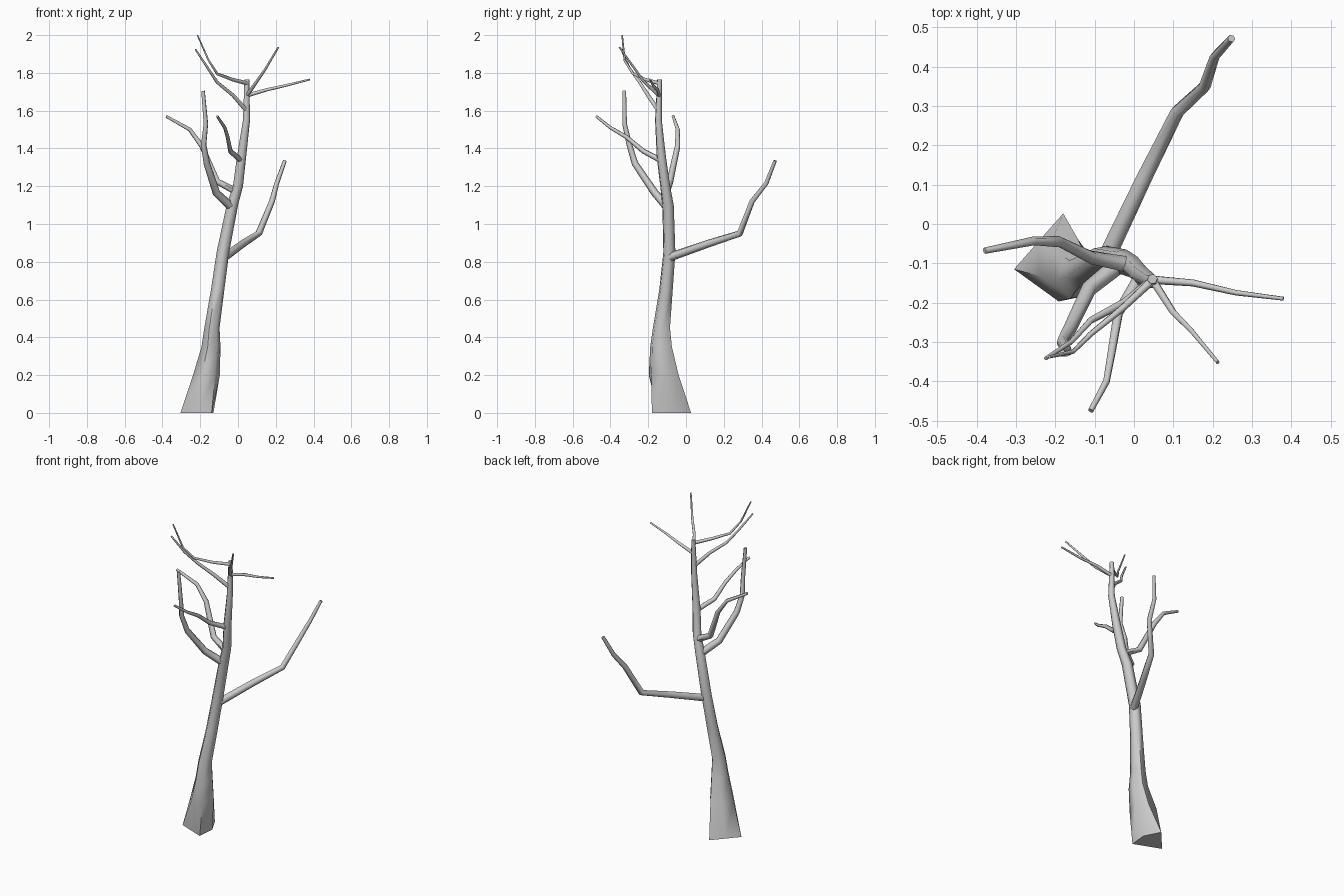
import bpy, bmesh, math
from mathutils import Vector

SIDES = 6


def loft(name, rings):
    """Skin a list of rings into a closed, smooth-shaded tube."""
    bm = bmesh.new()
    vs = [[bm.verts.new(p) for p in ring] for ring in rings]
    for a, b in zip(vs, vs[1:]):
        for i in range(SIDES):
            j = (i + 1) % SIDES
            bm.faces.new((a[i], a[j], b[j], b[i]))
    bm.faces.new(vs[0][::-1])
    bm.faces.new(vs[-1])
    bmesh.ops.recalc_face_normals(bm, faces=bm.faces[:])
    me = bpy.data.meshes.new(name)
    bm.to_mesh(me)
    bm.free()
    ob = bpy.data.objects.new(name, me)
    bpy.context.collection.objects.link(ob)
    bpy.context.view_layer.objects.active = ob
    ob.select_set(True)
    bpy.ops.object.shade_smooth_by_angle(angle=math.radians(62))
    ob.select_set(False)


def branch(name, pts, r0, r1):
    """Tapered tube following a bent path."""
    pts = [Vector(p) for p in pts]
    n = len(pts)
    rings = []
    side = None
    for i, p in enumerate(pts):
        t = (pts[min(i + 1, n - 1)] - pts[max(i - 1, 0)]).normalized()
        if side is None:
            side = t.orthogonal()
        side = (side - t * side.dot(t)).normalized()
        other = t.cross(side)
        r = r0 + (r1 - r0) * i / (n - 1)
        rings.append([p + r * (side * math.cos(k * math.tau / SIDES) +
                               other * math.sin(k * math.tau / SIDES))
                      for k in range(SIDES)])
    loft(name, rings)


# trunk: irregular flared foot, then rings of (x, y, z, x radius, y radius)
foot = [(-0.13, -0.07, 0), (-0.18, 0.027, 0), (-0.243, -0.044, 0),
        (-0.305, -0.115, 0), (-0.223, -0.148, 0), (-0.14, -0.181, 0)]
trunk = [(-0.167, -0.118, 0.20, 0.072, 0.084),
         (-0.143, -0.132, 0.35, 0.051, 0.061),
         (-0.138, -0.130, 0.45, 0.041, 0.048),
         (-0.108, -0.106, 0.65, 0.036, 0.038),
         (-0.080, -0.088, 0.85, 0.034, 0.034),
         (-0.030, -0.095, 1.10, 0.031, 0.032),
         (0.000, -0.110, 1.20, 0.027, 0.028),
         (0.018, -0.130, 1.35, 0.025, 0.026),
         (0.045, -0.146, 1.55, 0.019, 0.019),
         (0.047, -0.140, 1.765, 0.013, 0.013)]
rings = [foot]
for x, y, z, rx, ry in trunk:
    angles = [math.radians(10) + k * math.tau / SIDES for k in range(SIDES)]
    rings.append([(x + rx * math.cos(a), y + ry * math.sin(a), z) for a in angles])
loft("trunk", rings)

# lower limbs
branch("low_back_branch", [(-0.07, -0.085, 0.825), (0.025, 0.115, 0.895),
       (0.11, 0.285, 0.95), (0.18, 0.35, 1.12), (0.205, 0.425, 1.215),
       (0.248, 0.472, 1.335)], 0.024, 0.010)
branch("upright_branch", [(-0.035, -0.10, 1.09), (-0.115, -0.165, 1.165),
       (-0.165, -0.27, 1.32), (-0.182, -0.30, 1.42), (-0.17, -0.325, 1.53),
       (-0.185, -0.327, 1.705)], 0.023, 0.010)
branch("left_branch", [(-0.005, -0.105, 1.17), (-0.11, -0.085, 1.225),
       (-0.19, -0.045, 1.41), (-0.255, -0.043, 1.50),
       (-0.38, -0.068, 1.57)], 0.021, 0.008)
branch("front_branch", [(0.017, -0.13, 1.335), (-0.04, -0.225, 1.385),
       (-0.055, -0.315, 1.46), (-0.07, -0.40, 1.51),
       (-0.11, -0.475, 1.57)], 0.015, 0.007)

# thin crown twigs
branch("crown_twig_left", [(0.045, -0.145, 1.60), (-0.025, -0.20, 1.68),
       (-0.11, -0.245, 1.75), (-0.16, -0.30, 1.825),
       (-0.225, -0.342, 1.925)], 0.013, 0.005)
branch("crown_twig_tall", [(0.047, -0.143, 1.745), (-0.03, -0.215, 1.765),
       (-0.11, -0.28, 1.795), (-0.155, -0.325, 1.865),
       (-0.215, -0.338, 2.0)], 0.011, 0.004)
branch("crown_twig_front", [(0.047, -0.142, 1.68), (0.10, -0.225, 1.755),
       (0.145, -0.27, 1.82), (0.213, -0.352, 1.935)], 0.011, 0.005)
branch("crown_twig_right", [(0.047, -0.142, 1.68), (0.15, -0.15, 1.71),
       (0.26, -0.175, 1.735), (0.38, -0.19, 1.765)], 0.011, 0.005)
